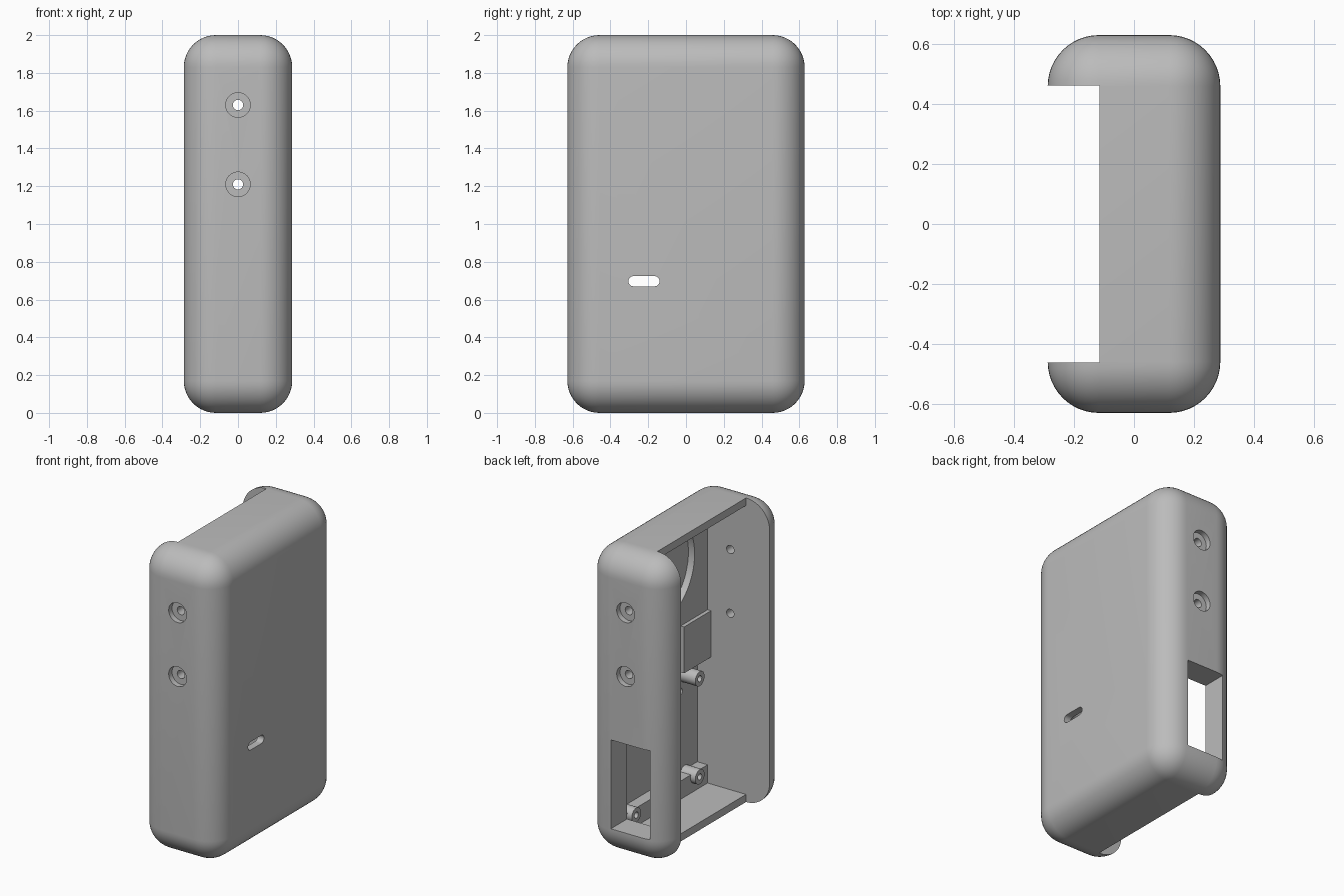
import bpy, bmesh
from math import radians
from mathutils import Matrix, Vector

cube = bpy.data.objects.get("Cube")
if cube:
    bpy.data.objects.remove(cube, do_unlink=True)

HX, HY, HZ = 0.287, 0.628, 1.0      # half sizes of the case
ROUND = 0.17                        # edge radius
INNER_Y = 0.46                      # inner face of the thick end walls
LID_X = -0.115                      # depth of the open side
WALL = 0.05                         # top and bottom thickness
PAD_X, POCKET_X = 0.165, 0.24       # two depths of the inside wall

grey = bpy.data.materials.new("grey plastic")
grey.use_nodes = True
colour = (0.5, 0.5, 0.5, 1)
grey.diffuse_color = colour
grey.node_tree.nodes["Principled BSDF"].inputs["Base Color"].default_value = colour


def make(name, bm):
    mesh = bpy.data.meshes.new(name)
    bmesh.ops.recalc_face_normals(bm, faces=bm.faces)
    bm.to_mesh(mesh)
    bm.free()
    mesh.materials.append(grey)
    obj = bpy.data.objects.new(name, mesh)
    bpy.context.collection.objects.link(obj)
    return obj


def box(name, low, high):
    bm = bmesh.new()
    low, high = Vector(low), Vector(high)
    size = Matrix.Diagonal((high - low).to_4d())
    size[3][3] = 1
    bmesh.ops.create_cube(bm, size=1, matrix=Matrix.Translation((low + high) / 2) @ size)
    return make(name, bm)


def rod(name, axis, centre, radius, length, sides=32):
    bm = bmesh.new()
    turn = Vector((0, 0, 1)).rotation_difference(Vector(axis)).to_matrix().to_4x4()
    bmesh.ops.create_cone(bm, cap_ends=True, segments=sides, radius1=radius, radius2=radius,
                          depth=length, matrix=Matrix.Translation(centre) @ turn)
    return make(name, bm)


def apply_modifier(obj, mod):
    bpy.context.view_layer.objects.active = obj
    bpy.ops.object.modifier_apply(modifier=mod.name)


def cut(obj, cutter):
    mod = obj.modifiers.new("cut", "BOOLEAN")
    mod.operation, mod.solver, mod.object = "DIFFERENCE", "EXACT", cutter
    apply_modifier(obj, mod)
    bpy.data.objects.remove(cutter, do_unlink=True)


def smooth(obj):
    bpy.ops.object.select_all(action="DESELECT")
    obj.select_set(True)
    bpy.context.view_layer.objects.active = obj
    bpy.ops.object.shade_smooth_by_angle(angle=radians(30))


# Rounded case
case = box("case", (-HX, -HY, 0), (HX, HY, 2 * HZ))
bevel = case.modifiers.new("round", "BEVEL")
bevel.width, bevel.segments = ROUND, 12
apply_modifier(case, bevel)

# Open side, main cavity and the deeper circuit pocket
cut(case, box("lid_cut", (-1, -INNER_Y, -1), (LID_X, INNER_Y, 3)))
cut(case, box("cavity_cut", (-0.5, -INNER_Y, WALL), (PAD_X, INNER_Y, 2 * HZ - WALL)))
cut(case, box("pocket_cut", (0, -INNER_Y, 0.17), (POCKET_X, INNER_Y, 0.885)))

# Round recess in the thick upper wall
cut(case, rod("recess_cut", (1, 0, 0), (PAD_X - 0.005, 0, 1.61), 0.325, 0.1, 64))

# Counterbored screw holes in both end walls
for side in (-1, 1):
    for z in (1.21, 1.63):
        cut(case, rod("hole_cut", (0, 1, 0), (0, side * 0.55, z), 0.027, 0.3))
        cut(case, rod("bore_cut", (0, 1, 0), (0, side * HY, z), 0.065, 0.07))

# Window in the back end wall
cut(case, box("window_cut", (-0.17, 0.4, 0.18), (0.107, 0.8, 0.765)))

# Slot with rounded ends in the closed side
slot = box("slot_cut", (0.2, -0.305, 0.67), (0.4, -0.14, 0.724))
bm = bmesh.new()
bm.from_mesh(slot.data)
ends = [e for e in bm.edges if abs(e.verts[0].co.x - e.verts[1].co.x) > 0.1]
bmesh.ops.bevel(bm, geom=ends, offset=0.0265, segments=6, profile=0.5, affect="EDGES")
bm.to_mesh(slot.data)
bm.free()
cut(case, slot)
smooth(case)

# Raised plate on the inside wall
box("inner_plate", (0.14, -INNER_Y, 0.885), (PAD_X + 0.005, -0.18, 1.19))

# Hollow mounting posts for the circuit board
for end, y in (("front", -0.33), ("back", 0.33)):
    for level, z in (("lower", 0.15), ("upper", 0.795)):
        post = rod(f"{end}_{level}_post", (1, 0, 0), (0.19, y, z), 0.048, 0.12)
        cut(post, rod("post_cut", (1, 0, 0), (0.14, y, z), 0.02, 0.1, 20))
        smooth(post)
